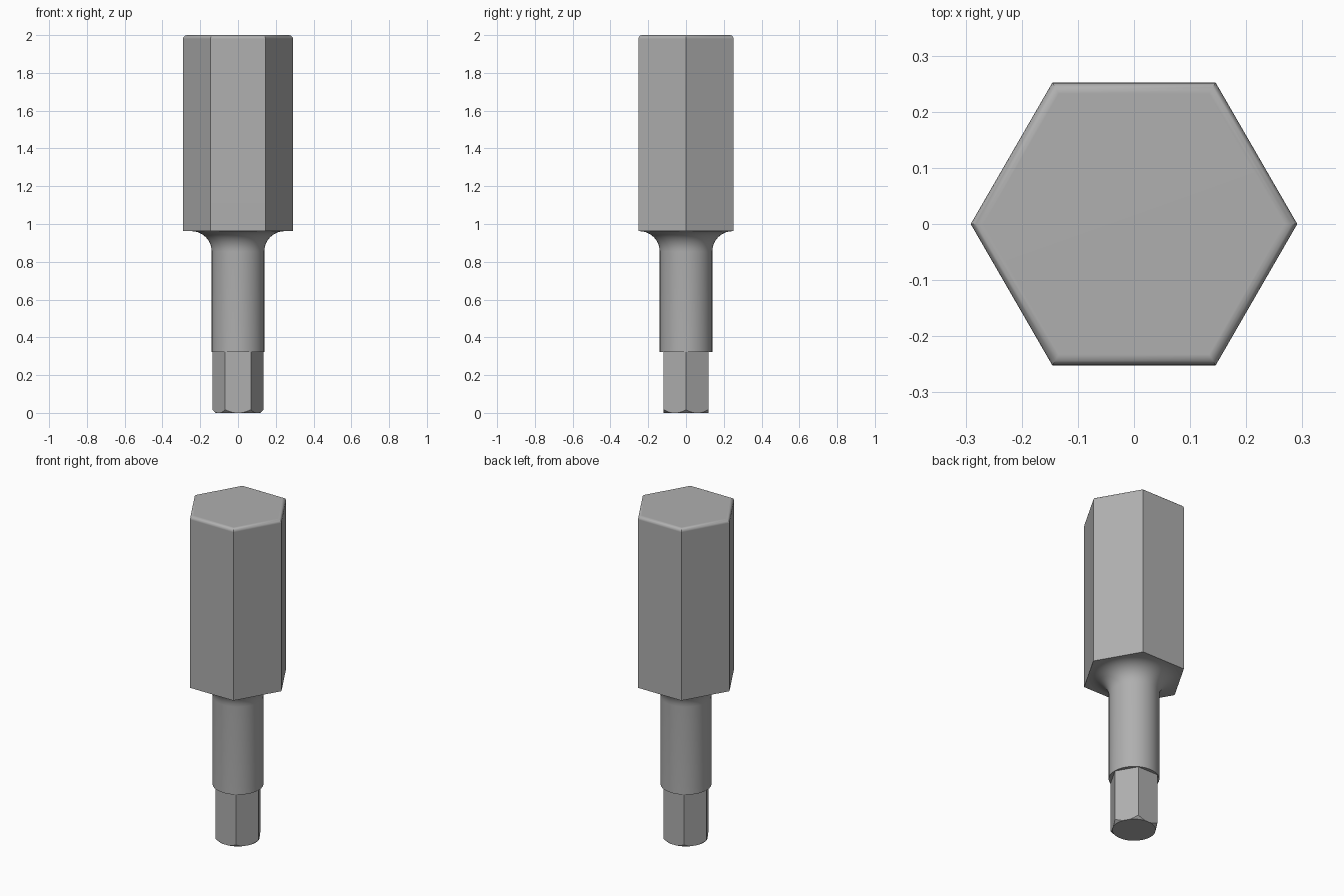
import bpy, bmesh
from math import pi, sin, cos, sqrt

if "Cube" in bpy.data.objects:
    bpy.data.objects.remove(bpy.data.objects["Cube"])

# Dark grey metal shared by all parts
steel = bpy.data.materials.new("dark_steel")
steel.diffuse_color = (0.43, 0.43, 0.43, 1)
steel.use_nodes = True
steel.node_tree.nodes["Principled BSDF"].inputs["Base Color"].default_value = steel.diffuse_color


def finish(name, bm):
    bmesh.ops.recalc_face_normals(bm, faces=bm.faces[:])
    me = bpy.data.meshes.new(name)
    bm.to_mesh(me)
    bm.free()
    me.materials.append(steel)
    ob = bpy.data.objects.new(name, me)
    bpy.context.collection.objects.link(ob)
    return ob


def smooth(ob, angle=0.5):
    bpy.ops.object.select_all(action='DESELECT')
    ob.select_set(True)
    bpy.context.view_layer.objects.active = ob
    bpy.ops.object.shade_smooth_by_angle(angle=angle)


def hex_prism(name, flats, z0, z1, top_round=0.0):
    """Hexagon with corners on the x axis."""
    bm = bmesh.new()
    r = flats / sqrt(3)
    ring = [bm.verts.new((r * cos(i * pi / 3), r * sin(i * pi / 3), z0)) for i in range(6)]
    base = bm.faces.new(ring)
    ext = bmesh.ops.extrude_face_region(bm, geom=[base], use_keep_orig=True)
    for v in ext['geom']:
        if isinstance(v, bmesh.types.BMVert):
            v.co.z = z1
    if top_round:
        top = [e for e in bm.edges if all(abs(v.co.z - z1) < 1e-5 for v in e.verts)]
        bmesh.ops.bevel(bm, geom=top, offset=top_round, segments=5,
                        profile=0.5, affect='EDGES')
    return finish(name, bm)


def lathe(name, profile, steps=64):
    """Revolve (radius, z) points about z."""
    bm = bmesh.new()
    vs = [bm.verts.new((r, 0, z)) for r, z in profile]
    es = [bm.edges.new(p) for p in zip(vs, vs[1:])]
    bmesh.ops.spin(bm, geom=vs + es, cent=(0, 0, 0), axis=(0, 0, 1),
                   angle=2 * pi, steps=steps, use_duplicate=False)
    bmesh.ops.remove_doubles(bm, verts=bm.verts[:], dist=1e-5)
    return finish(name, bm)


# Large hexagonal shank with a rounded top rim
shank = hex_prism("hex_shank", 0.504, 0.962, 2.0, 0.02)
smooth(shank)
# The flat top stays flat-shaded by weighting normals towards large faces
shank.modifiers.new("flat_faces", 'WEIGHTED_NORMAL').keep_sharp = True

# Round neck flaring into the shank
R, F, Z = 0.139, 0.108, 0.962
flare = [(R + F - F * cos(a), Z - F + F * sin(a))
         for a in (i * pi / 20 for i in range(11))]
smooth(lathe("round_neck", [(0, 0.322), (R, 0.322)] + flare))

# Small hexagonal tip, its corners trimmed by a cone at the bottom
tip = hex_prism("hex_tip", 0.236, 0.0, 0.33)
cutter = lathe("tip_cutter", [(0, -0.005), (0.114, -0.005), (0.16, 0.041),
                              (0.16, 0.4), (0, 0.4)])
cutter.hide_render = True
mod = tip.modifiers.new("trim", 'BOOLEAN')
mod.operation = 'INTERSECT'
mod.solver = 'EXACT'
mod.object = cutter
bpy.context.view_layer.objects.active = tip
bpy.ops.object.modifier_apply(modifier=mod.name)
bpy.data.objects.remove(cutter)
smooth(tip)
